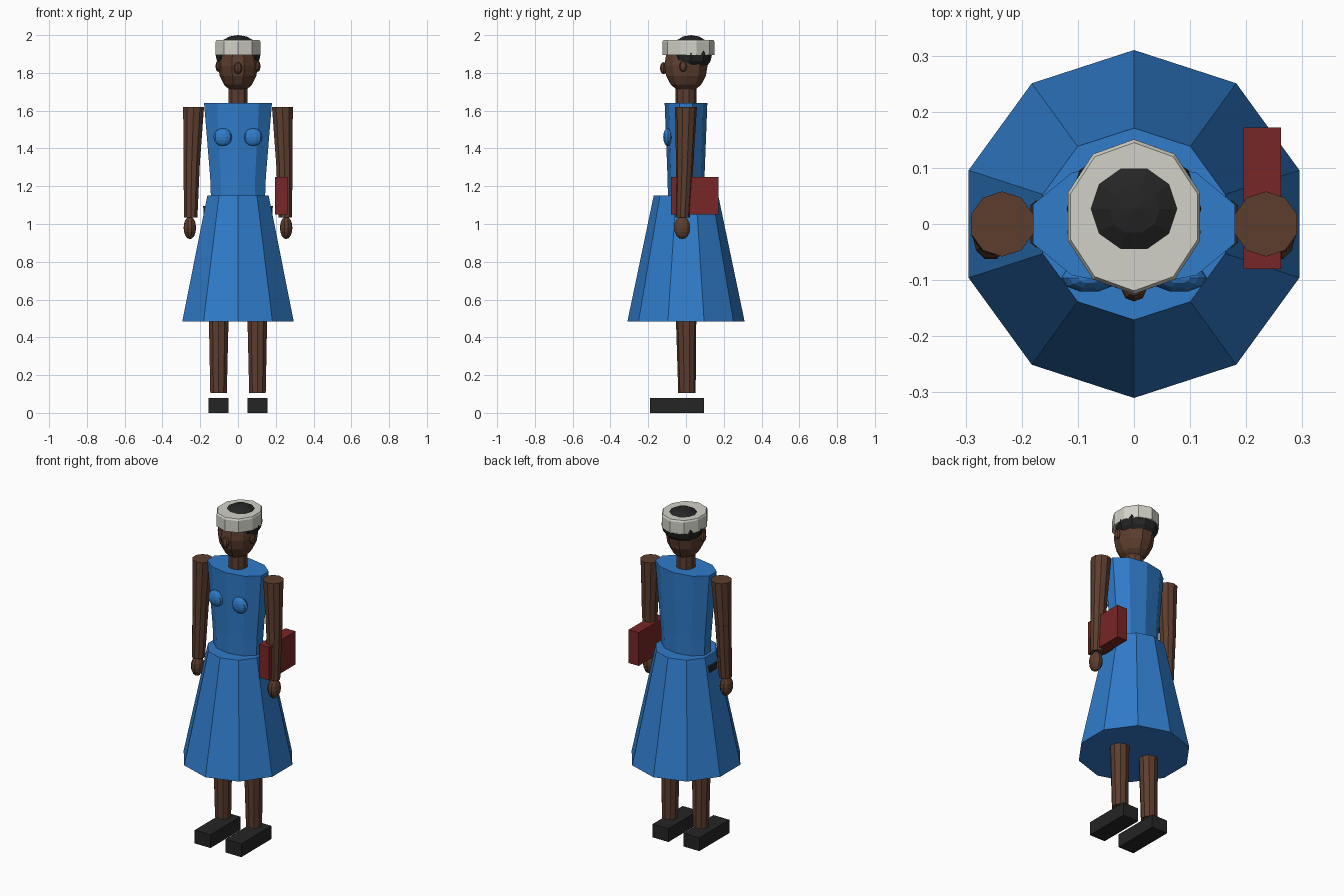
import bpy, bmesh, math
from mathutils import Matrix

if "Cube" in bpy.data.objects:
    bpy.data.objects.remove(bpy.data.objects["Cube"])


def material(name, rgb):
    m = bpy.data.materials.new(name)
    m.diffuse_color = (*rgb, 1)
    m.use_nodes = True
    m.node_tree.nodes["Principled BSDF"].inputs["Base Color"].default_value = m.diffuse_color
    return m


BLUE = material("dress blue", (0.029, 0.20, 0.59))
SKIN = material("brown skin", (0.108, 0.047, 0.027))
BLACK = material("black", (0.018, 0.018, 0.018))
RED = material("dark red", (0.19, 0.019, 0.019))
CREAM = material("off white", (0.64, 0.64, 0.58))


def finish(bm, name, mat):
    bmesh.ops.recalc_face_normals(bm, faces=bm.faces)
    me = bpy.data.meshes.new(name)
    bm.to_mesh(me)
    bm.free()
    me.materials.append(mat)
    ob = bpy.data.objects.new(name, me)
    bpy.context.collection.objects.link(ob)
    return ob


def loft(name, mat, rings, n=10):
    """Closed faceted solid through rings of (x, y, z, rx, ry)."""
    bm = bmesh.new()
    loops = []
    for x, y, z, rx, ry in rings:
        loops.append([bm.verts.new((x + rx * math.sin(math.tau * i / n),
                                    y + ry * math.cos(math.tau * i / n), z))
                      for i in range(n)])
    for a, b in zip(loops, loops[1:]):
        for i in range(n):
            j = (i + 1) % n
            bm.faces.new((a[i], a[j], b[j], b[i]))
    bm.faces.new(loops[0])
    bm.faces.new(loops[-1])
    return finish(bm, name, mat)


def ball(name, mat, centre, radii, u=10, v=8):
    bm = bmesh.new()
    rot = Matrix.Rotation(math.pi / 2, 4, 'Z')
    bmesh.ops.create_uvsphere(bm, u_segments=u, v_segments=v, radius=1,
                              matrix=Matrix.Translation(centre) @ Matrix.Diagonal((*radii, 1)) @ rot)
    return finish(bm, name, mat)


def box(name, mat, lo, hi):
    bm = bmesh.new()
    mid = [(a + b) / 2 for a, b in zip(lo, hi)]
    size = [b - a for a, b in zip(lo, hi)]
    bmesh.ops.create_cube(bm, size=1, matrix=Matrix.Translation(mid) @ Matrix.Diagonal((*size, 1)))
    return finish(bm, name, mat)


# Dress
loft("skirt", BLUE, [(0, 0, 0.485, 0.31, 0.31), (0, 0, 1.15, 0.171, 0.171)])
loft("bodice", BLUE, [(0, 0, 1.12, 0.15, 0.095), (0, 0, 1.25, 0.155, 0.098),
                      (0, 0, 1.64, 0.189, 0.113)])
loft("belt", BLACK, [(0, 0, 1.04, 0.19, 0.11), (0, 0, 1.095, 0.194, 0.11)])

# Head and hat
loft("neck", SKIN, [(0, 0, 1.62, 0.053, 0.055), (0, 0, 1.74, 0.053, 0.055)])
ball("head", SKIN, (0, 0, 1.84), (0.105, 0.12, 0.145))
ball("nose", SKIN, (0, -0.118, 1.825), (0.022, 0.02, 0.032), 8, 6)
ball("hair", BLACK, (0, 0.027, 1.9), (0.12, 0.117, 0.1))
loft("hat_band", CREAM, [(0, 0.013, 1.895, 0.124, 0.138), (0, 0.013, 1.965, 0.124, 0.138),
                         (0, 0.013, 1.975, 0.119, 0.132)])

# Paired parts
for side, s in (("right", -1), ("left", 1)):
    ball(side + "_ear", SKIN, (s * 0.105, -0.015, 1.835), (0.014, 0.02, 0.03), 8, 6)
    ball(side + "_bust", BLUE, (s * 0.08, -0.096, 1.46), (0.05, 0.026, 0.047), 10, 8)
    loft(side + "_upper_arm", SKIN, [(s * 0.245, -0.007, 1.33, 0.046, 0.046),
                                     (s * 0.235, 0, 1.62, 0.058, 0.058)])
    loft(side + "_forearm", SKIN, [(s * 0.25, -0.018, 1.035, 0.037, 0.038),
                                   (s * 0.245, -0.005, 1.36, 0.047, 0.047)])
    ball(side + "_hand", SKIN, (s * 0.255, -0.02, 0.98), (0.033, 0.045, 0.06), 10, 8)
    loft(side + "_leg", SKIN, [(s * 0.103, 0.005, 0.105, 0.046, 0.046),
                               (s * 0.102, 0, 0.55, 0.056, 0.055)])
    x0, x1 = sorted((s * 0.05, s * 0.155))
    box(side + "_shoe", BLACK, (x0, -0.19, 0), (x1, 0.095, 0.08))

# Handbag
box("handbag", RED, (0.195, -0.08, 1.05), (0.262, 0.172, 1.25))
